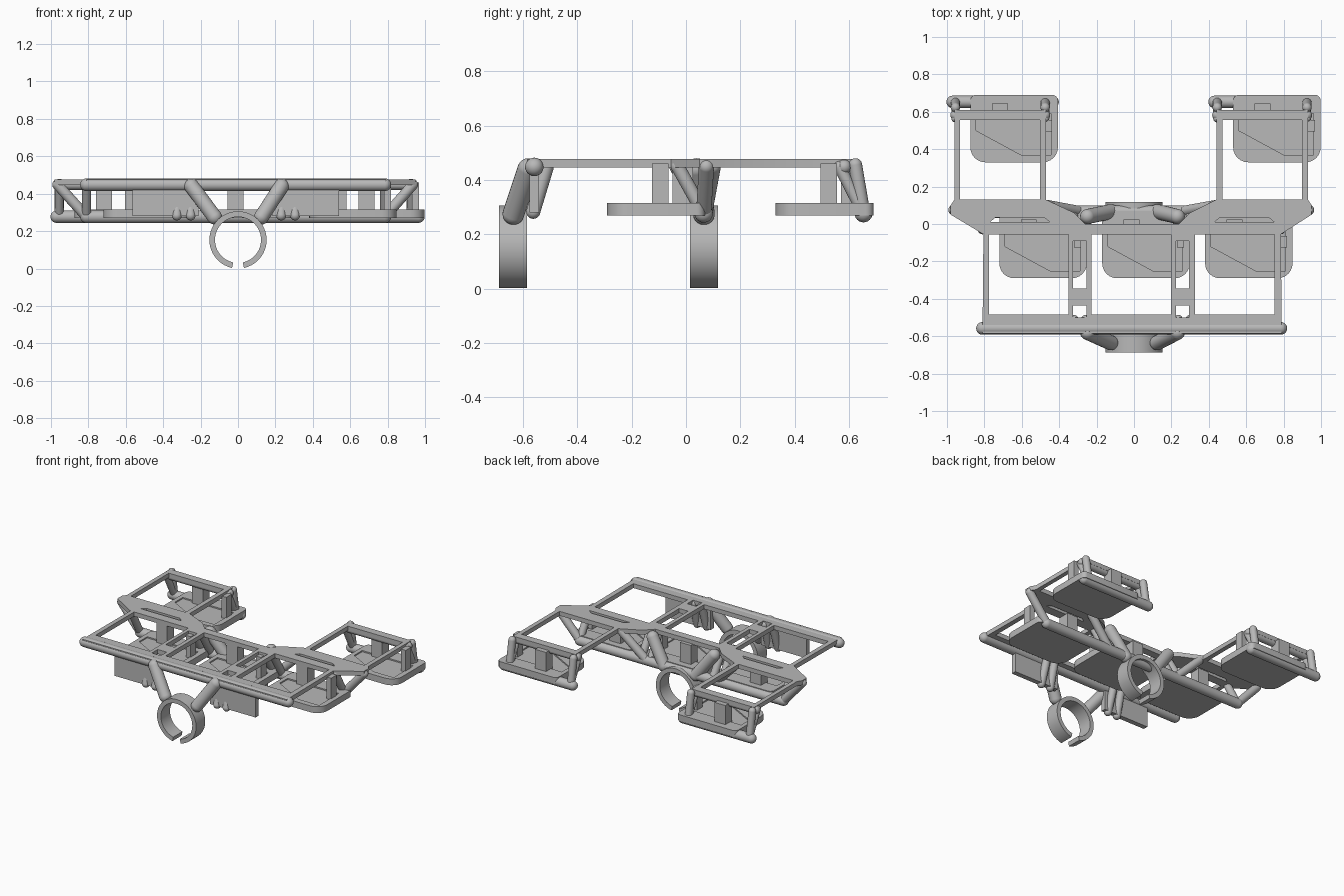
import bpy, math
from mathutils import Vector

cube = bpy.data.objects.get("Cube")
if cube:
    bpy.data.objects.remove(cube)

GREY = (0.48, 0.48, 0.48, 1)
grey = bpy.data.materials.new("plain grey")
grey.use_nodes = True
grey.diffuse_color = GREY
grey.node_tree.nodes["Principled BSDF"].inputs["Base Color"].default_value = GREY


def finish(ob, name):
    """Name, colour and shade the object."""
    ob.name = name
    ob.data.materials.clear()
    ob.data.materials.append(grey)
    bpy.ops.object.select_all(action='DESELECT')
    ob.select_set(True)
    bpy.context.view_layer.objects.active = ob
    bpy.ops.object.shade_smooth_by_angle(angle=math.radians(35))
    return ob


def plate(name, loops, z0, z1):
    """Flat plate: the first loop is the outline, the rest are holes."""
    cu = bpy.data.curves.new(name, 'CURVE')
    cu.dimensions = '2D'
    cu.fill_mode = 'BOTH'
    cu.extrude = (z1 - z0) / 2
    for loop in loops:
        sp = cu.splines.new('POLY')
        sp.points.add(len(loop) - 1)
        for p, (x, y) in zip(sp.points, loop):
            p.co = (x, y, 0, 1)
        sp.use_cyclic_u = True
    ob = bpy.data.objects.new(name, cu)
    bpy.context.collection.objects.link(ob)
    ob.location.z = (z0 + z1) / 2
    bpy.ops.object.select_all(action='DESELECT')
    ob.select_set(True)
    bpy.context.view_layer.objects.active = ob
    bpy.ops.object.convert(target='MESH')
    return finish(bpy.context.object, name)


def rect(x0, x1, y0, y1):
    return [(x0, y0), (x1, y0), (x1, y1), (x0, y1)]


def rounded(x0, x1, y0, y1, r_front, r_back):
    """Rectangle outline with rounded corners."""
    pts = []
    corners = [(x0, y0, 1, 1, r_front, 180), (x1, y0, -1, 1, r_front, 270),
               (x1, y1, -1, -1, r_back, 0), (x0, y1, 1, -1, r_back, 90)]
    for x, y, sx, sy, r, start in corners:
        for i in range(7):
            a = math.radians(start + 15 * i)
            pts.append((x + sx * r + r * math.cos(a), y + sy * r + r * math.sin(a)))
    return pts


def box(name, x0, x1, y0, y1, z0, z1):
    return plate(name, [rect(x0, x1, y0, y1)], z0, z1)


def tube(name, a, b, r):
    """Round bar with ball ends."""
    a, b = Vector(a), Vector(b)
    turn = (b - a).to_track_quat('Z', 'Y').to_euler()
    bpy.ops.mesh.primitive_cylinder_add(vertices=24, radius=r, depth=(b - a).length,
                                        location=(a + b) / 2, rotation=turn)
    rod = bpy.context.object
    parts = [rod]
    for end in (a, b):
        bpy.ops.mesh.primitive_uv_sphere_add(segments=24, ring_count=12, radius=r,
                                             location=end, rotation=turn)
        parts.append(bpy.context.object)
    for p in parts:
        p.select_set(True)
    bpy.context.view_layer.objects.active = rod
    bpy.ops.object.join()
    return finish(bpy.context.object, name)


TOP0, TOP1 = 0.446, 0.477
TOP_Z, LOW_Z = 0.448, 0.277

# Top frame with its windows and slots
outline = [(-0.81, -0.585), (0.79, -0.585), (0.785, -0.055), (0.95, 0.05), (0.95, 0.1),
           (0.93, 0.13), (0.93, 0.61), (0.44, 0.61), (0.44, 0.13), (0.3, 0.06), (0.24, 0.0),
           (-0.26, 0.0), (-0.32, 0.06), (-0.47, 0.13), (-0.47, 0.61), (-0.96, 0.61),
           (-0.96, 0.13), (-0.98, 0.1), (-0.98, 0.05), (-0.805, -0.055)]
holes = [rect(x, x + 0.425, -0.485, -0.055) for x in (-0.775, -0.227, 0.327)]
holes += [rect(x, x + 0.427, 0.13, 0.555) for x in (-0.93, 0.472)]
for x in (-0.325, 0.225):
    holes += [rect(x, x + 0.07, -0.345, -0.09), rect(x, x + 0.07, -0.5, -0.435)]
holes += [[(-0.77, 0.01), (-0.45, 0.01), (-0.48, 0.035), (-0.74, 0.035)],
          [(0.43, 0.01), (0.75, 0.01), (0.72, 0.035), (0.46, 0.035)]]
plate("top_frame", [outline] + holes, TOP0, TOP1)

# Five lower pads, each with a shallow pocket, a back block and a side block
for i, (x, y) in enumerate([(-0.72, 0.07), (-0.17, 0.07), (0.38, 0.07),
                            (-0.875, 0.69), (0.53, 0.69)]):
    edge = rounded(x, x + 0.468, y - 0.36, y, 0.08, 0.03)
    pocket = [(x + px, y + py) for px, py in
              [(0.03, -0.1), (0.03, -0.19), (0.27, -0.32), (0.43, -0.32), (0.43, -0.1)]]
    plate(f"pad_base_{i}", [edge], 0.27, 0.306)
    plate(f"pad_rim_{i}", [edge, pocket], 0.306, 0.315)
    box(f"back_block_{i}", x + 0.115, x + 0.2, y - 0.12, y - 0.045, 0.3, 0.45)
    box(f"side_block_{i}", x + 0.4, x + 0.437, y - 0.195, y - 0.135, 0.3, 0.46)

# Long rails
tube("front_top_rail", (-0.81, -0.558, TOP_Z), (0.785, -0.558, TOP_Z), 0.034)
tube("middle_low_rail", (-0.81, 0.065, LOW_Z), (0.785, 0.065, LOW_Z), 0.034)

# Rear bays: low rail, top rail and corner struts
for side, x0, x1 in (("right", -0.955, -0.475), ("left", 0.445, 0.925)):
    tube(f"{side}_rear_low_rail", (x0 - 0.015, 0.653, LOW_Z), (x1 + 0.04, 0.653, LOW_Z), 0.033)
    tube(f"{side}_rear_top_rail", (x0, 0.582, TOP_Z), (x1, 0.582, TOP_Z), 0.027)
    for n, x in enumerate((x0, x1)):
        tube(f"{side}_rear_post_{n}", (x, 0.623, 0.455), (x, 0.653, LOW_Z), 0.025)
        tube(f"{side}_rear_brace_{n}", (x, 0.565, TOP_Z), (x, 0.653, LOW_Z), 0.022)

# Struts from the wings down to the middle rail
for side, outer, outer_low, inner, inner_low in (("right", -0.965, -0.81, -0.46, -0.29),
                                                 ("left", 0.935, 0.785, 0.435, 0.26)):
    tube(f"{side}_wing_outer_strut", (outer, 0.075, TOP_Z), (outer_low, 0.065, LOW_Z), 0.028)
    tube(f"{side}_wing_inner_strut", (inner, 0.1, TOP_Z), (inner_low, 0.068, LOW_Z), 0.028)
    tube(f"{side}_end_strut", (outer_low, -0.03, TOP_Z), (outer_low, 0.065, LOW_Z), 0.025)

# Paired struts, at the front bar and at the middle bar
for side, x in (("right", -0.29), ("left", 0.268)):
    for n, s in enumerate((-1, 1)):
        tube(f"{side}_front_strut_{n}", (x + s * 0.032, -0.512, TOP_Z),
             (x + s * 0.037, -0.562, 0.283), 0.026)
        tube(f"{side}_middle_strut_{n}", (x + s * 0.032, -0.035, TOP_Z),
             (x + s * 0.037, 0.065, LOW_Z), 0.026)

# Hanging front panels
box("right_front_panel", -0.565, -0.21, -0.575, -0.54, 0.28, 0.455)
box("left_front_panel", 0.185, 0.54, -0.575, -0.54, 0.28, 0.455)


def clip_ring(name, y0, y1):
    """Ring with a gap at the bottom, its axis along y."""
    half = math.radians(168)
    angles = [-half + 2 * half * i / 64 for i in range(65)]
    arc = [(0.153 * math.sin(a), 0.153 * math.cos(a)) for a in angles]
    arc += [(0.123 * math.sin(a), 0.123 * math.cos(a)) for a in reversed(angles)]
    ob = plate(name, [arc], 0, y1 - y0)
    ob.rotation_euler.x = math.pi / 2
    ob.location = (0, (y0 + y1) / 2, 0.15 + 0.003)


# Clip rings and their arms
clip_ring("front_ring", -0.687, -0.585)
clip_ring("rear_ring", 0.015, 0.118)
for side, s in (("right", -1), ("left", 1)):
    x = s * 0.24 - 0.008
    tube(f"{side}_front_arm", (x, -0.58, 0.44), (s * 0.125, -0.635, 0.275), 0.04)
    tube(f"{side}_rear_arm", (x, 0.04, 0.44), (s * 0.125, 0.066, 0.275), 0.04)
